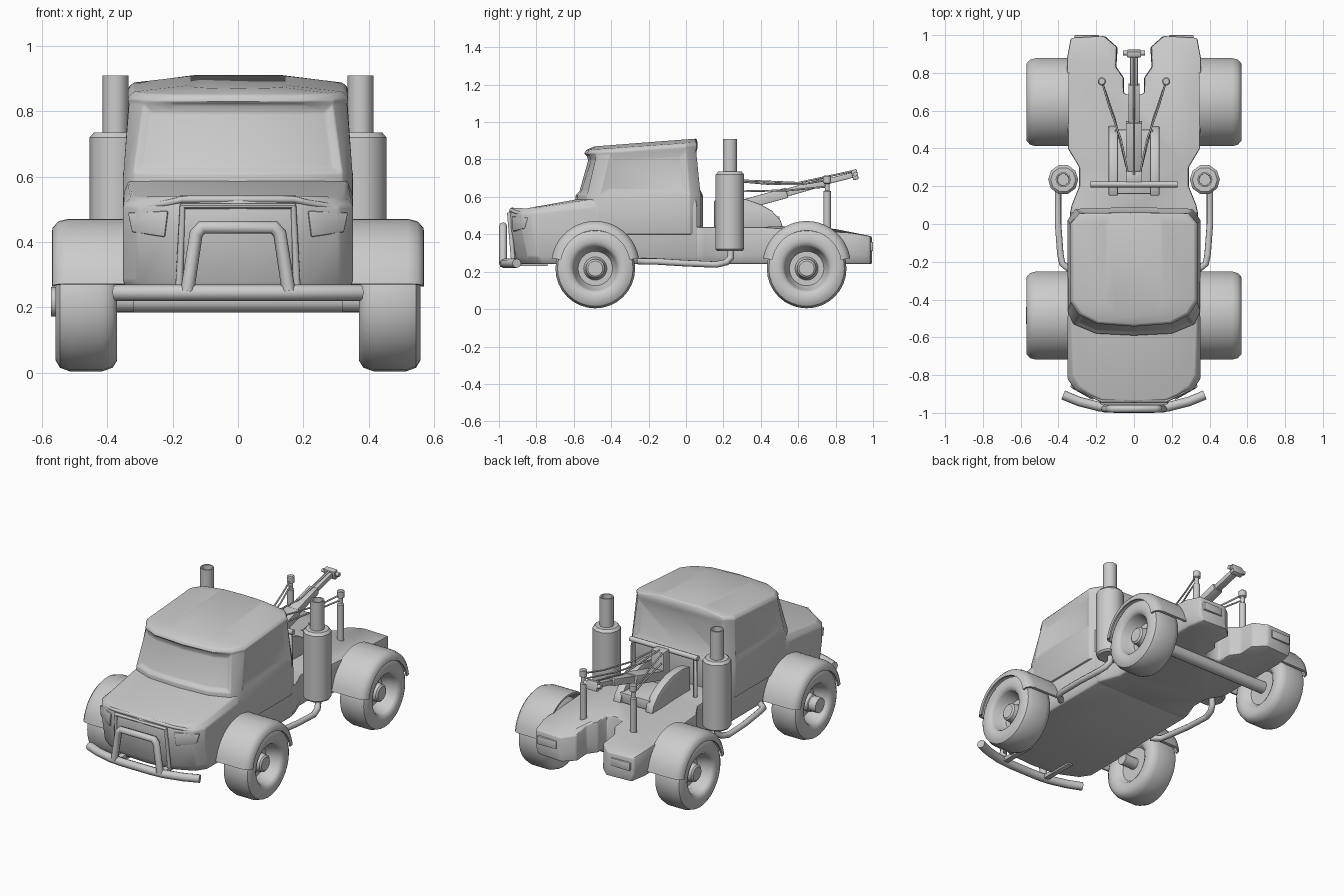
import bpy, bmesh, math
from mathutils import Vector

if "Cube" in bpy.data.objects:
    bpy.data.objects.remove(bpy.data.objects["Cube"])


def finish(ob, angle=38):
    bpy.ops.object.select_all(action='DESELECT')
    ob.select_set(True)
    bpy.context.view_layer.objects.active = ob
    if ob.type == 'CURVE':
        bpy.ops.object.convert(target='MESH')
    bpy.ops.object.shade_smooth_by_angle(angle=math.radians(angle))


def make(name, verts, faces, bevel=0, insets=()):
    bm = bmesh.new()
    vs = [bm.verts.new(v) for v in verts]
    fs = [bm.faces.new([vs[i] for i in f]) for f in faces]
    bmesh.ops.recalc_face_normals(bm, faces=fs)
    for group, width in insets:
        bmesh.ops.inset_region(bm, faces=[fs[i] for i in group], thickness=width,
                               depth=-0.014, use_even_offset=True, use_boundary=True)
    bmesh.ops.remove_doubles(bm, verts=bm.verts[:], dist=1e-5)
    if bevel:
        edges = [e for e in bm.edges if len(e.link_faces) == 2
                 and e.calc_face_angle() > math.radians(28)]
        bmesh.ops.bevel(bm, geom=edges, offset=bevel, segments=2, profile=0.5,
                        affect='EDGES', clamp_overlap=True)
    bmesh.ops.recalc_face_normals(bm, faces=bm.faces[:])
    me = bpy.data.meshes.new(name)
    bm.to_mesh(me)
    bm.free()
    ob = bpy.data.objects.new(name, me)
    bpy.context.collection.objects.link(ob)
    finish(ob)
    return ob


def loft(name, rings, bevel=0, insets=()):
    n = len(rings[0])
    faces = [(k * n + i, k * n + (i + 1) % n, (k + 1) * n + (i + 1) % n, (k + 1) * n + i)
             for k in range(len(rings) - 1) for i in range(n)]
    faces += [tuple(range(n)), tuple((len(rings) - 1) * n + i for i in range(n))]
    return make(name, [p for r in rings for p in r], faces, bevel, insets)


def plan(half, z):
    """Mirrored plan outline at height z (number or function of x, y)."""
    pts = list(half) + [(-x, y) for x, y in reversed(half[1:-1])]
    return [(x, y, z(x, y) if callable(z) else z) for x, y in pts]


def prism_x(name, outline, x0, x1, bevel=0):
    return loft(name, [[(x, y, z) for y, z in outline] for x in (x0, x1)], bevel)


def beam(name, p, q, w, h, bevel=0.004):
    p, q = Vector(p), Vector(q)
    d = (q - p).normalized()
    side = d.cross(Vector((0, 0, 1))).normalized()
    up = side.cross(d)
    corners = [side * a * w / 2 + up * b * h / 2 for a, b in ((1, 1), (-1, 1), (-1, -1), (1, -1))]
    return loft(name, [[tuple(e + c) for c in corners] for e in (p, q)], bevel)


def lathe(name, prof, origin, axis='Z', s=1, n=28, a0=0, a1=360, bevel=0):
    """Turn (height, radius) points about an axis; an open arc sweeps a closed profile."""
    ox, oy, oz = origin
    full = a1 - a0 == 360
    rings = []
    for i in range(n if full else n + 1):
        a = math.radians(a0 + (a1 - a0) * i / n)
        c, t = math.cos(a), math.sin(a)
        rings.append([(ox + s * h, oy + r * c, oz + r * t) if axis == 'X'
                      else (ox + r * c, oy + r * t, oz + h) for h, r in prof])
    if not full:
        return loft(name, rings, bevel)
    m = len(prof)
    faces = [(i * m + k, i * m + k + 1, (i + 1) % n * m + k + 1, (i + 1) % n * m + k)
             for i in range(n) for k in range(m - 1)]
    return make(name, [p for r in rings for p in r], faces)


def tube(name, pts, r):
    cu = bpy.data.curves.new(name, 'CURVE')
    cu.dimensions = '3D'
    cu.bevel_depth, cu.bevel_resolution, cu.use_fill_caps = r, 2, True
    sp = cu.splines.new('POLY')
    sp.points.add(len(pts) - 1)
    for p, co in zip(sp.points, pts):
        p.co = (*co, 1)
    ob = bpy.data.objects.new(name, cu)
    bpy.context.collection.objects.link(ob)
    finish(ob, 50)


def mirror_path(pts):
    return [(-x, y, z) for x, y, z in reversed(pts)] + [p for p in pts if p[0] != 0]


# Hood and lower body, stacked plan outlines
hull = [(0, -.95), (.17, -.94), (.22, -.92), (.31, -.88), (.352, -.82), (.352, -.5), (.34, -.4), (.34, .06), (0, .06)]
hood = [(0, -.94), (.17, -.93), (.23, -.90), (.29, -.86), (.325, -.80), (.335, -.5), (.32, -.4), (.32, .04), (0, .04)]
loft("lower_body", [
    plan([(x * .94, y + (.05 if y < 0 else 0)) for x, y in hull], .24),
    plan([(x, y + (.03 if y < -.6 else 0)) for x, y in hull], .28),
    plan(hull, .43), plan(hull, lambda x, y: .505 + .1 * max(0, min(y, -.5) + .9)),
    plan(hood, lambda x, y: .54 + .16 * (y + .95) - .15 * max(0, abs(x) - .17))], .008)

# Cab with recessed windows and overhanging roof
low = [(0, -.59), (.2, -.58), (.32, -.53), (.352, -.46), (.352, .02), (.31, .08), (0, .09)]
high = [(0, -.53), (.2, -.515), (.29, -.48), (.335, -.41), (.335, 0), (.29, .055), (0, .06)]
eave = [(0, -.545), (.2, -.53), (.295, -.48), (.338, -.41), (.338, 0), (.29, .057), (0, .062)]
tilt = lambda base, k: lambda x, y: base + k * (y + .54) / .6
loft("cab", [
    plan(low, .40), plan(low, .61), plan(high, tilt(.82, .035)), plan(eave, tilt(.83, .045)),
    plan([(x * .95, y * .98) for x, y in eave], tilt(.85, .042)),
    plan([(x * .45, y * .9) for x, y in eave], tilt(.866, .046))], .007,
    [((22, 23, 12, 13), .024), ((15,), .032), ((20,), .032), ((17, 18), .035)])

# Rear bed with waisted sides and a notch in the tail
bed = [(0, .05), (.34, .05), (.33, .1), (.29, .2), (.29, .3), (.35, .4), (.354, .88), (.335, .985),
       (.16, .995), (.09, .935), (.097, .83), (.055, .775), (.055, .69), (0, .68)]
loft("bed", [plan([(x * .95, y) for x, y in bed], .24), plan(bed, .29),
             plan(bed, lambda x, y: .44 - .2 * max(0, y - .74))], .01)

# Grille frame, bumper and bull bar
tube("grille_frame", mirror_path([(.17, -.945, .51), (.18, -.925, .27)]), .012)
tube("hood_lip", mirror_path([(.17, -.935, .53), (.21, -.915, .52), (.3, -.87, .505)]), .010)
tube("front_bumper", mirror_path([(0, -.975, .245), (.1, -.975, .245), (.18, -.968, .245),
                                  (.29, -.94, .245), (.375, -.905, .245)]), .025)
tube("bull_bar", mirror_path([(.11, -.978, .445), (.128, -.978, .425), (.155, -.978, .25)]), .021)

wheel = [(.41, 0), (.41, .10), (.385, .12), (.37, .145), (.37, .18), (.384, .202), (.415, .213), (.515, .213),
         (.545, .202), (.558, .18), (.558, .145), (.55, .125), (.538, .118), (.50, .11), (.465, .092),
         (.465, .062), (.48, .055), (.52, .05), (.528, .04), (.528, 0)]
fender = [(.345, .236), (.52, .236), (.55, .228), (.568, .208), (.57, .185), (.56, .185), (.558, .205),
          (.54, .22), (.345, .224)]
stack = [(.31, 0), (.31, .07), (.32, .08), (.72, .08), (.735, .066), (.735, .04), (.91, .04),
         (.91, .032), (.8, .03), (.8, 0)]

for s, side in ((1, "right"), (-1, "left")):
    # Wheels and fenders
    for y, end in ((-.485, "front"), (.645, "rear")):
        lathe(f"{end}_{side}_wheel", wheel, (0, y, .217), 'X', s, 32)
        lathe(f"{end}_{side}_fender", fender, (0, y, .235), 'X', s, 20, 9, 171)
    lathe(f"front_{side}_axle_stub", [(.32, 0), (.32, .035), (.42, .035), (.42, 0)], (0, -.485, .22), 'X', s, 12)
    # Exhaust stack and its feed pipe
    lathe(f"{side}_exhaust_stack", stack, (s * .375, .235, 0), n=10)
    tube(f"{side}_exhaust_pipe", [(s * x, y, z) for x, y, z in (
        (.375, .24, .32), (.378, .24, .275), (.39, .215, .25), (.402, .16, .238), (.402, 0, .245),
        (.39, -.16, .255), (.38, -.21, .255), (.33, -.25, .255))], .018)
    # Headlight and tail light
    lamp = [(.215, -.932, .495), (.338, -.862, .49), (.325, -.872, .43), (.225, -.928, .415)]
    loft(f"{side}_headlight", [[(s * x, y, z) for x, y, z in lamp],
                               [(s * x * .97, y + .04, z) for x, y, z in lamp]], .005)
    beam(f"{side}_tail_light", (s * .25, .97, .335), (s * .25, 1.0, .335), .13, .05)
    beam(f"{side}_bumper_bracket", (s * .15, -.97, .243), (s * .15, -.74, .243), .035, .025)
    # Crane cheek, post and guy cable
    prism_x(f"{side}_crane_cheek", [(.15, .43), (.52, .43), (.505, .475), (.46, .525), (.4, .56),
                                    (.32, .588), (.22, .595), (.15, .58)], s * .085, s * .135, .006)
    lathe(f"{side}_post", [(.40, 0), (.40, .02), (.63, .02), (.635, .013), (.67, .013), (.675, .022),
                           (.71, .022), (.715, .016), (.715, 0)], (s * .17, .755, 0), n=14)
    tube(f"{side}_upper_cable", [(s * .17, .755, .69), (s * .13, .62, .668), (s * .07, .45, .668),
                                 (s * .03, .26, .685)], .005)
    tube(f"{side}_lower_cable", [(s * .17, .755, .655), (s * .1, .55, .635), (s * .04, .3, .63)], .005)

# Rear axle and the cap on one front hub
lathe("rear_axle", [(-.42, 0), (-.42, .036), (.42, .036), (.42, 0)], (0, .645, .22), 'X', 1, 16)
lathe("hub_cap", [(.5, 0), (.5, .045), (.572, .045), (.572, 0)], (0, -.485, .217), 'X', -1, 16)

# Rack behind the cab
tube("rear_rack", [(-.21, .21, .42), (-.21, .21, .68), (.21, .21, .68), (.21, .21, .42)], .014)
tube("rack_bar", [(-.23, .21, .68), (.23, .21, .68)], .016)

# Towing boom on its base
beam("crane_base", (0, .16, .465), (0, .5, .465), .2, .06)
beam("winch_tower", (0, .22, .56), (0, .28, .56), .085, .26)
beam("boom_lower", (0, .24, .54), (0, .54, .622), .085, .055)
beam("boom_middle", (0, .48, .606), (0, .74, .68), .06, .042)
beam("boom_upper", (0, .70, .668), (0, .91, .722), .042, .03)
beam("boom_head", (0, .888, .715), (0, .918, .722), .075, .055)
tube("boom_roller", [(-.057, .905, .722), (.057, .905, .722)], .013)
tube("boom_cable", [(0, .26, .69), (0, .6, .675), (0, .9, .74)], .005)
